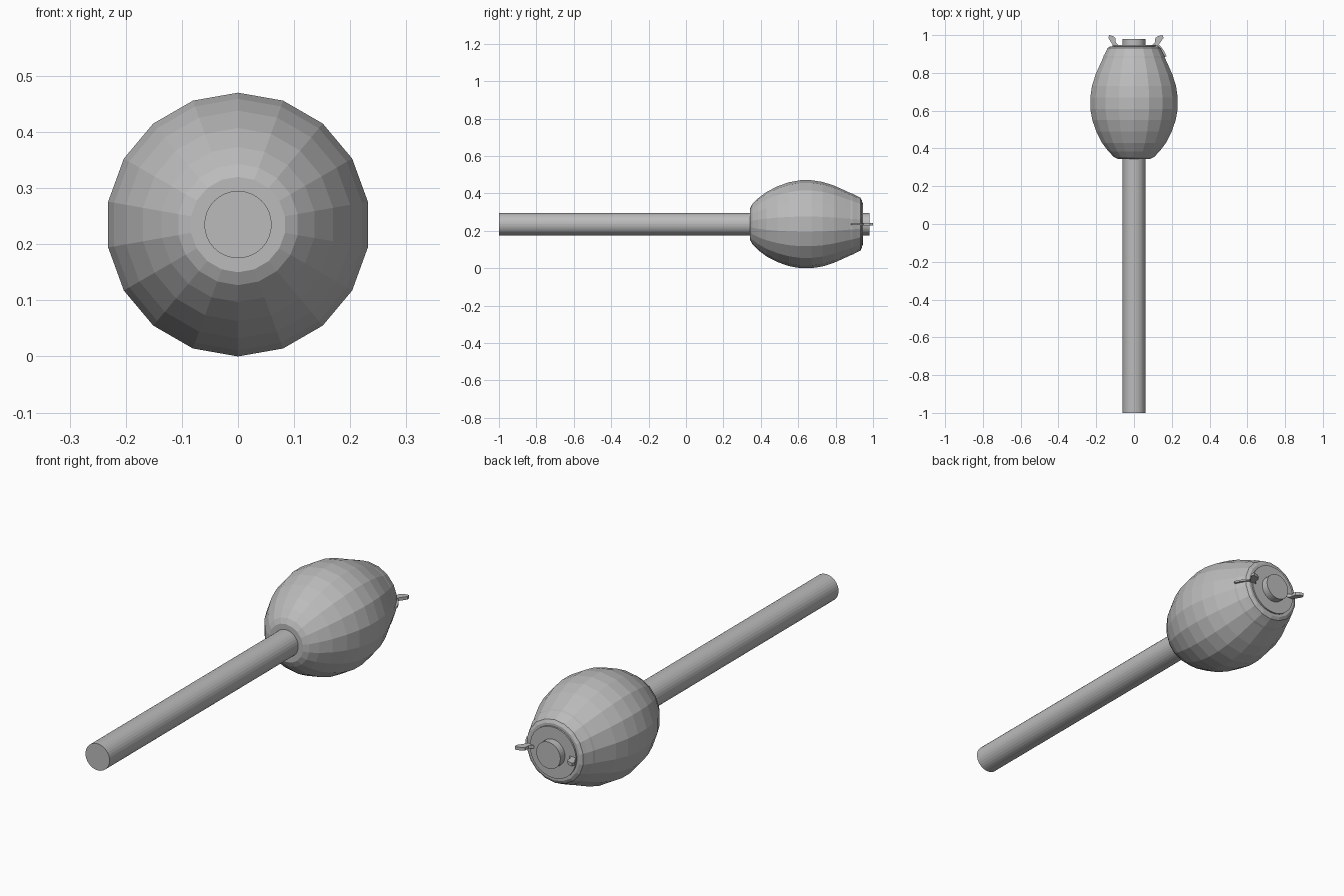
import bpy, bmesh, math

if "Cube" in bpy.data.objects:
    bpy.data.objects.remove(bpy.data.objects["Cube"])

grey = bpy.data.materials.new("plain_grey")
grey.diffuse_color = (0.5, 0.5, 0.5, 1)
grey.use_nodes = True
grey.node_tree.nodes["Principled BSDF"].inputs["Base Color"].default_value = grey.diffuse_color
ZC = 0.235  # height of the long axis


def finish(name, bm):
    bmesh.ops.recalc_face_normals(bm, faces=bm.faces)
    me = bpy.data.meshes.new(name)
    bm.to_mesh(me)
    bm.free()
    me.materials.append(grey)
    ob = bpy.data.objects.new(name, me)
    bpy.context.collection.objects.link(ob)
    return ob


def lathe(name, profile, sides):
    """Turn (y, radius) points around the long axis, with capped ends."""
    bm = bmesh.new()
    rings = []
    for y, r in profile:
        rings.append([bm.verts.new((r * math.sin(2 * math.pi * i / sides), y,
                                    ZC + r * math.cos(2 * math.pi * i / sides)))
                      for i in range(sides)])
    for a, b in zip(rings, rings[1:]):
        for i in range(sides):
            j = (i + 1) % sides
            bm.faces.new((a[i], a[j], b[j], b[i]))
    bm.faces.new(rings[0])
    bm.faces.new(rings[-1])
    return finish(name, bm)


def plate(name, outline, thick):
    """Flat horizontal plate from an (x, y) outline."""
    bm = bmesh.new()
    f = bm.faces.new([bm.verts.new((x, y, ZC - thick / 2)) for x, y in outline])
    ext = bmesh.ops.extrude_face_region(bm, geom=[f])["geom"]
    for v in ext:
        if isinstance(v, bmesh.types.BMVert):
            v.co.z += thick
    return finish(name, bm)


# Long round handle, running right through the head
lathe("handle", [(-1, 0.06), (0.98, 0.06)], 32)

# Faceted barrel-shaped head with stepped collar at the far end
lathe("head", [(0.343, 0.085), (0.355, 0.108), (0.385, 0.138), (0.43, 0.172),
               (0.49, 0.203), (0.55, 0.224), (0.61, 0.235), (0.67, 0.235),
               (0.73, 0.226), (0.79, 0.207), (0.85, 0.18), (0.88, 0.166),
               (0.89, 0.163), (0.915, 0.15), (0.932, 0.142), (0.94, 0.128),
               (0.94, 0.118)], 18)

# End disc
lathe("end_disc", [(0.92, 0.115), (0.947, 0.115)], 32)

# Two small curved hooks beside the handle end
hook = [(0.09, 0.942), (0.125, 0.942), (0.137, 0.958), (0.156, 0.985),
        (0.152, 1.0), (0.128, 0.995), (0.113, 0.985), (0.111, 0.962)]
plate("right_hook", hook, 0.014)
plate("left_hook", [(-x * 0.87, y) for x, y in hook], 0.014)

# Thin strap running down the head from the right hook
plate("right_strap", [(0.125, 0.942), (0.135, 0.948), (0.155, 0.922),
                      (0.173, 0.888), (0.16, 0.882)], 0.008)
